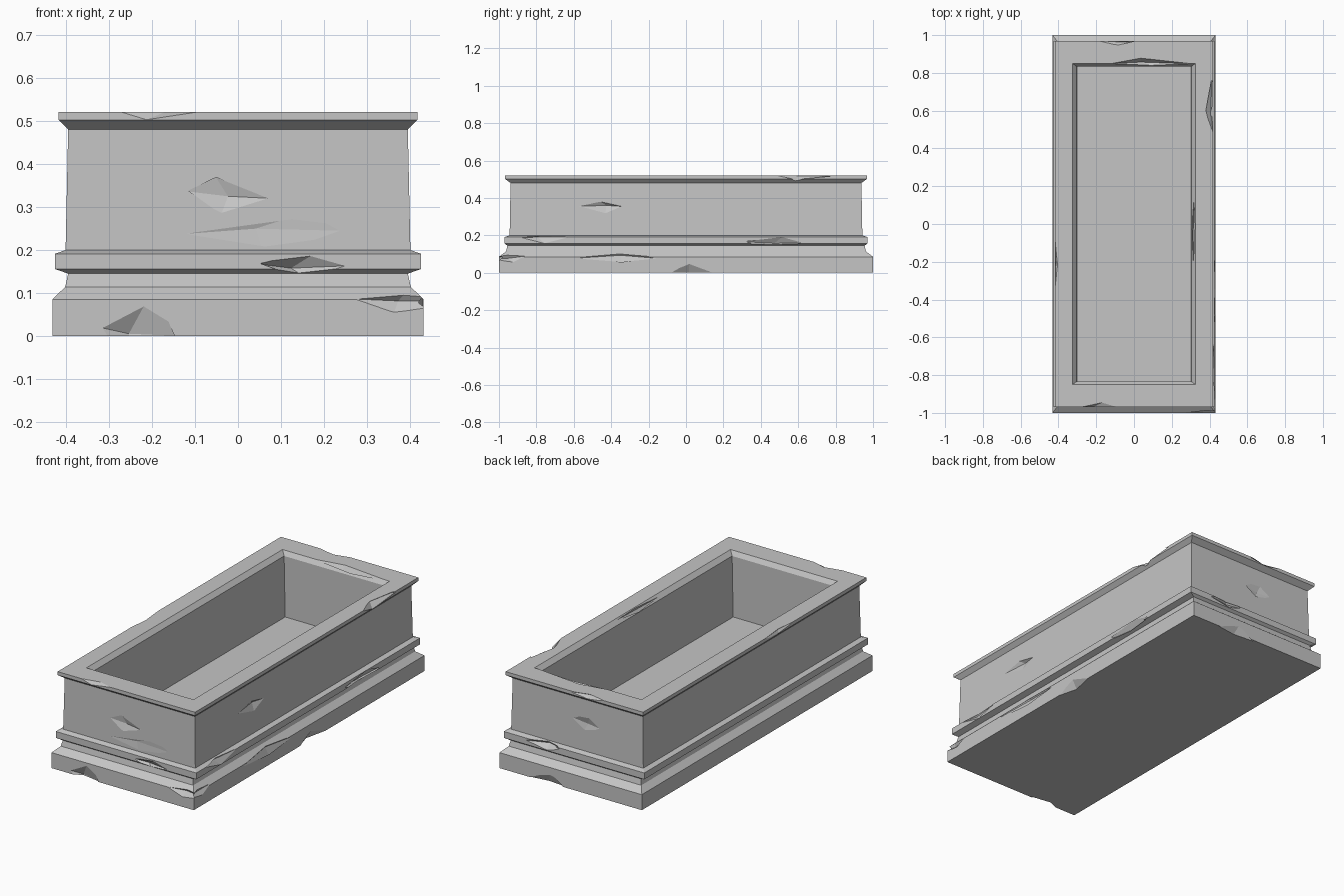
import bpy, bmesh, math, random
from mathutils import Vector, Matrix

random.seed(4)
cube = bpy.data.objects.get("Cube")
if cube:
    bpy.data.objects.remove(cube)

stone = bpy.data.materials.new("grey stone")
stone.use_nodes = True
grey = (0.56, 0.56, 0.56, 1)
stone.diffuse_color = grey
stone.node_tree.nodes["Principled BSDF"].inputs["Base Color"].default_value = grey


def add_object(name, bm, collection):
    bmesh.ops.recalc_face_normals(bm, faces=bm.faces)
    mesh = bpy.data.meshes.new(name)
    bm.to_mesh(mesh)
    bm.free()
    mesh.materials.append(stone)
    obj = bpy.data.objects.new(name, mesh)
    collection.objects.link(obj)
    return obj


# Stepped rectangular rings from the underside, up the outside and into the basin
# Each ring: half width, half length, height
rings = [
    (0.432, 1.0, 0.0), (0.432, 1.0, 0.085), (0.402, 0.962, 0.114),
    (0.395, 0.955, 0.145), (0.426, 0.97, 0.156), (0.426, 0.97, 0.191),
    (0.401, 0.943, 0.2), (0.395, 0.938, 0.48), (0.417, 0.968, 0.502),
    (0.417, 0.968, 0.521), (0.325, 0.85, 0.521), (0.304, 0.834, 0.497),
    (0.299, 0.836, 0.163),
]
bm = bmesh.new()
loops = [[bm.verts.new((sx * hx, sy * hy, z))
          for sx, sy in ((-1, -1), (1, -1), (1, 1), (-1, 1))]
         for hx, hy, z in rings]
for low, high in zip(loops, loops[1:]):
    for i in range(4):
        j = (i + 1) % 4
        bm.faces.new((low[i], low[j], high[j], high[i]))
bm.faces.new(loops[0][::-1])
bm.faces.new(loops[-1])
scene_objects = bpy.context.scene.collection
trough = add_object("stone_trough", bm, scene_objects)

# Faceted cutters that chip the stone
chips = bpy.data.collections.new("chip_cutters")
scene_objects.children.link(chips)
SIDES = {"front": -90, "right": 0, "back": 90, "left": 180}


def chip(side, along, out, z, length, depth, height):
    """Cut an uneven, pointed wedge into one side at x or y = along."""
    size = Vector((depth, length / 2, height))
    bm = bmesh.new()
    for axis in range(3):
        for sign in (-1, 1):
            point = Vector([random.uniform(-0.3, 0.3) * s for s in size])
            point[axis] = sign * size[axis]
            bm.verts.new(point)
    bmesh.ops.convex_hull(bm, input=bm.verts)
    turn = math.radians(SIDES[side])
    normal = Vector((math.cos(turn), math.sin(turn), 0))
    tangent = Vector((abs(normal.y), abs(normal.x), 0))
    centre = normal * out + tangent * along + Vector((0, 0, z))
    bm.transform(Matrix.Translation(centre) @ Matrix.Rotation(turn, 4, "Z"))
    add_object("chip_cutter", bm, chips).hide_render = True


# Plinth chips
chip("front", -0.23, 1.0, 0.01, 0.2, 0.025, 0.075)
chip("front", 0.40, 1.0, 0.085, 0.3, 0.025, 0.03)
chip("right", -0.36, 0.432, 0.085, 0.45, 0.022, 0.035)
chip("right", 0.04, 0.432, 0.0, 0.28, 0.03, 0.05)
chip("right", -0.95, 0.432, 0.085, 0.2, 0.02, 0.03)
chip("left", 0.25, 0.432, 0.085, 0.35, 0.022, 0.035)
chip("left", -0.35, 0.432, 0.0, 0.35, 0.02, 0.04)
chip("back", 0.15, 1.0, 0.0, 0.28, 0.025, 0.05)

# Moulding chips
chip("front", 0.15, 0.97, 0.163, 0.22, 0.026, 0.03)
chip("back", 0.2, 0.97, 0.185, 0.25, 0.028, 0.03)
chip("right", -0.76, 0.426, 0.185, 0.28, 0.022, 0.028)
chip("right", 0.46, 0.426, 0.163, 0.38, 0.022, 0.028)
chip("left", 0.62, 0.426, 0.185, 0.35, 0.02, 0.028)
chip("left", -0.55, 0.426, 0.165, 0.38, 0.02, 0.028)

# Gouges in the walls
chip("front", -0.03, 0.94, 0.33, 0.2, 0.012, 0.045)
chip("front", 0.08, 0.942, 0.24, 0.4, 0.006, 0.04)
chip("right", -0.45, 0.398, 0.35, 0.26, 0.016, 0.035)
chip("left", 0.1, 0.398, 0.32, 0.22, 0.014, 0.05)
chip("back", -0.05, 0.94, 0.35, 0.2, 0.012, 0.045)

# Rim chips, outside then inside
chip("right", 0.63, 0.417, 0.521, 0.34, 0.04, 0.03)
chip("front", -0.19, 0.968, 0.521, 0.22, 0.025, 0.018)
chip("back", -0.1, 0.968, 0.521, 0.25, 0.022, 0.02)
chip("left", -0.2, 0.417, 0.521, 0.3, 0.014, 0.018)
chip("back", 0.09, 0.85, 0.521, 0.5, 0.03, 0.03)
chip("left", -0.42, 0.325, 0.521, 0.32, 0.022, 0.03)
chip("right", -0.03, 0.315, 0.51, 0.36, 0.015, 0.03)

# Apply the cuts and drop the cutters
cut = trough.modifiers.new("chips", "BOOLEAN")
cut.operation = "DIFFERENCE"
cut.operand_type = "COLLECTION"
cut.collection = chips
cut.solver = "EXACT"
graph = bpy.context.evaluated_depsgraph_get()
carved = bpy.data.meshes.new_from_object(trough.evaluated_get(graph))
trough.modifiers.clear()
trough.data = carved
carved.materials.clear()
carved.materials.append(stone)
for face in carved.polygons:
    face.material_index = 0
for cutter in list(chips.objects):
    bpy.data.objects.remove(cutter)
bpy.data.collections.remove(chips)
